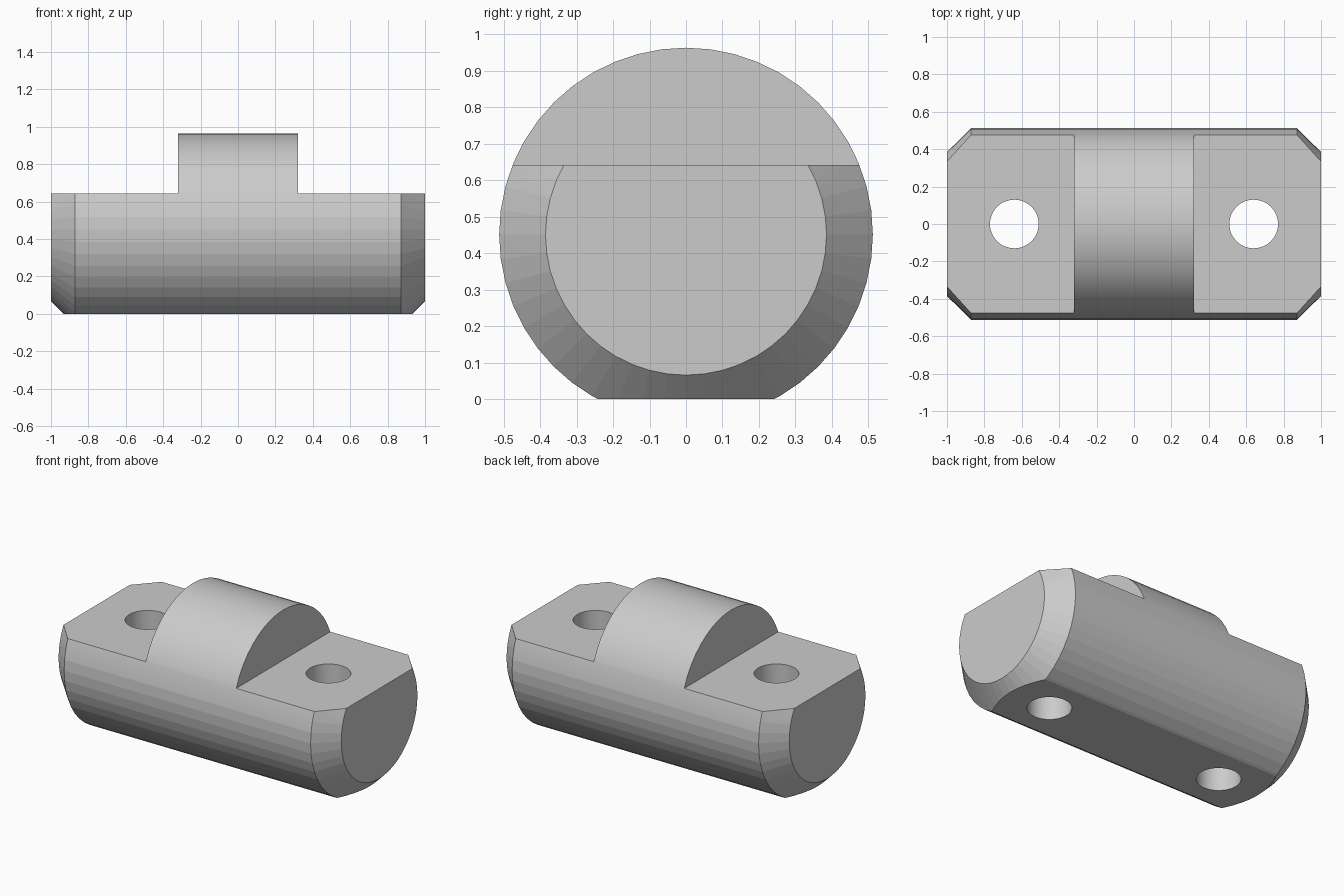
import bpy
import bmesh
import math
from mathutils import Matrix, Vector

old = bpy.data.objects.get("Cube")
if old:
    bpy.data.objects.remove(old, do_unlink=True)

RADIUS, END_RADIUS, AXIS_Z = 0.512, 0.385, 0.451
SHOULDER_Z, DOME_X, CHAMFER_X = 0.642, 0.32, 0.872
HOLE_X, HOLE_RADIUS = 0.64, 0.13
SIDES = 48

grey = bpy.data.materials.new("plain grey")
grey.use_nodes = True
grey.diffuse_color = (0.6, 0.6, 0.6, 1)
grey.node_tree.nodes["Principled BSDF"].inputs["Base Color"].default_value = grey.diffuse_color


def make_object(name, bm):
    bmesh.ops.recalc_face_normals(bm, faces=bm.faces[:])
    mesh = bpy.data.meshes.new(name)
    bm.to_mesh(mesh)
    bm.free()
    mesh.materials.append(grey)
    obj = bpy.data.objects.new(name, mesh)
    bpy.context.collection.objects.link(obj)
    return obj


# Chamfered round bar along x
bm = bmesh.new()
rings = []
for x, r in ((-1, END_RADIUS), (-CHAMFER_X, RADIUS), (CHAMFER_X, RADIUS), (1, END_RADIUS)):
    rings.append([bm.verts.new((x, r * math.sin(a), AXIS_Z + r * math.cos(a)))
                  for a in (math.tau * i / SIDES for i in range(SIDES))])
for a, b in zip(rings, rings[1:]):
    for i in range(SIDES):
        j = (i + 1) % SIDES
        bm.faces.new((a[i], a[j], b[j], b[i]))
bm.faces.new(rings[0])
bm.faces.new(rings[-1])

# Flat underside
cut = bmesh.ops.bisect_plane(bm, geom=bm.verts[:] + bm.edges[:] + bm.faces[:],
                             plane_co=(0, 0, 0), plane_no=(0, 0, -1), clear_outer=True)
rim = [e for e in cut["geom_cut"] if isinstance(e, bmesh.types.BMEdge)]
bmesh.ops.contextual_create(bm, geom=rim)
barrel = make_object("barrel_pin", bm)

# Shoulder and bolt hole cutters for both ends
cutters = []
for side in (-1, 1):
    bm = bmesh.new()
    bmesh.ops.create_cube(bm, size=1, matrix=Matrix.Translation(
        Vector((side * (DOME_X + 0.5), 0, SHOULDER_Z + 0.5))) @ Matrix.Diagonal((1, 2, 1, 1)))
    cutters.append(make_object("shoulder_cutter", bm))
    bm = bmesh.new()
    bmesh.ops.create_cone(bm, cap_ends=True, segments=SIDES, radius1=HOLE_RADIUS,
                          radius2=HOLE_RADIUS, depth=3,
                          matrix=Matrix.Translation((side * HOLE_X, 0, 0.4)))
    cutters.append(make_object("hole_cutter", bm))

bpy.ops.object.select_all(action='DESELECT')
barrel.select_set(True)
bpy.context.view_layer.objects.active = barrel
for cutter in cutters:
    cutter.hide_render = True
    mod = barrel.modifiers.new("cut", 'BOOLEAN')
    mod.operation = 'DIFFERENCE'
    mod.solver = 'EXACT'
    mod.object = cutter
    bpy.ops.object.modifier_apply(modifier=mod.name)
    bpy.data.objects.remove(cutter, do_unlink=True)

# Smooth dome and bores, faceted lower bar
bpy.ops.object.shade_smooth_by_angle(angle=math.radians(30))
for p in barrel.data.polygons:
    in_bore = math.hypot(abs(p.center.x) - HOLE_X, p.center.y) < HOLE_RADIUS + 0.01
    if p.center.z < SHOULDER_Z - 0.1 and not in_bore:
        p.use_smooth = False
